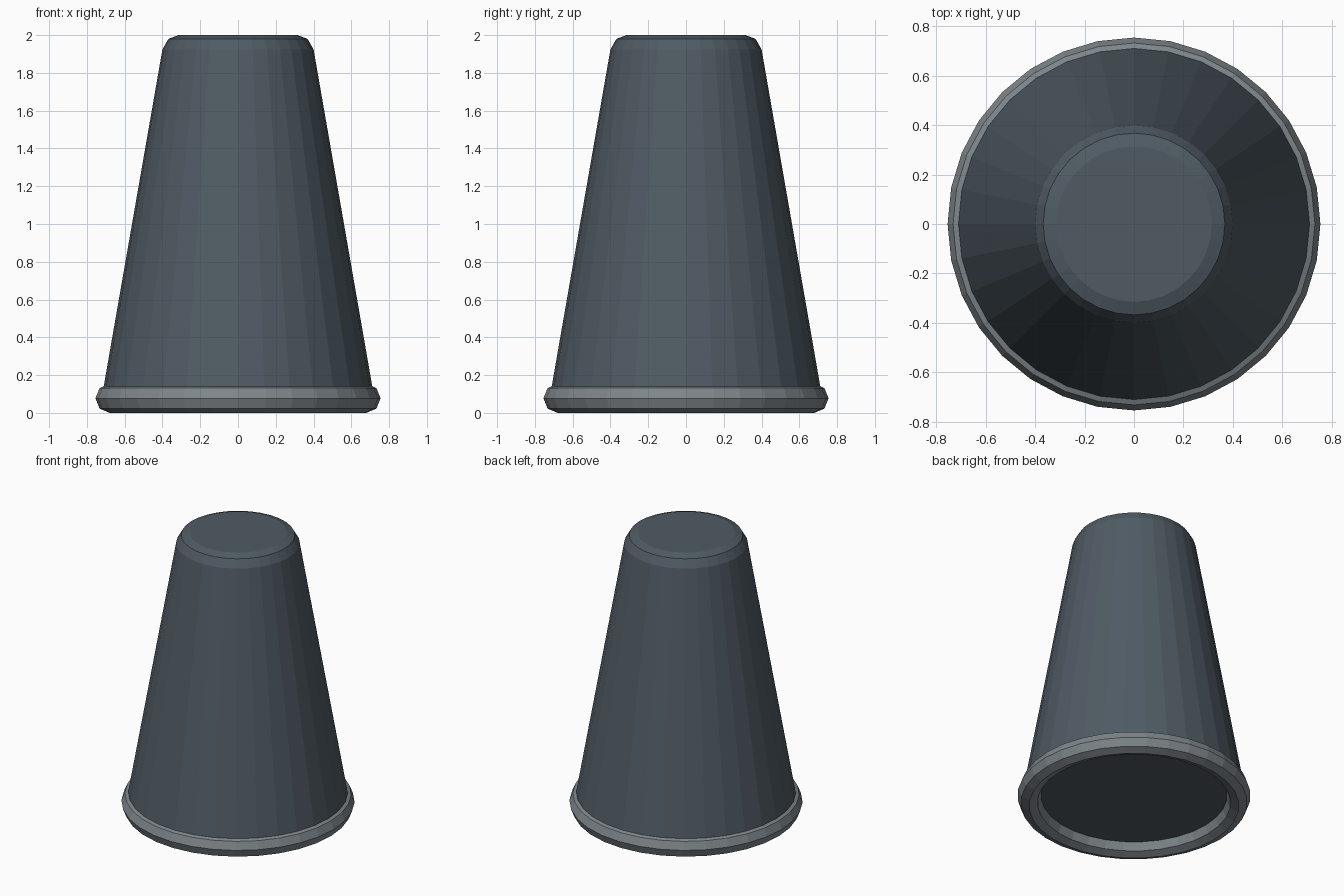
import bpy, bmesh, math

if "Cube" in bpy.data.objects:
    bpy.data.objects.remove(bpy.data.objects["Cube"])

SIDES = 32


def material(name, rgb):
    m = bpy.data.materials.new(name)
    m.diffuse_color = (*rgb, 1.0)
    m.use_nodes = True
    m.node_tree.nodes["Principled BSDF"].inputs["Base Color"].default_value = m.diffuse_color
    return m


def lathe(name, profile, mat, closed=False):
    """Spin an (r, z) profile, listed bottom to top on the outside, round z."""
    bm = bmesh.new()
    rings = [[bm.verts.new((r * math.cos(2 * math.pi * i / SIDES),
                            r * math.sin(2 * math.pi * i / SIDES), z))
              for i in range(SIDES)] for r, z in profile]
    pairs = list(zip(rings, rings[1:]))
    if closed:
        pairs.append((rings[-1], rings[0]))
    for low, high in pairs:
        for i in range(SIDES):
            j = (i + 1) % SIDES
            bm.faces.new((low[i], low[j], high[j], high[i]))
    if not closed:
        bm.faces.new(rings[0][::-1])
        bm.faces.new(rings[-1])
    mesh = bpy.data.meshes.new(name)
    bm.to_mesh(mesh)
    bm.free()
    mesh.materials.append(mat)
    obj = bpy.data.objects.new(name, mesh)
    bpy.context.collection.objects.link(obj)
    return obj


slate = material("dark slate", (0.08, 0.105, 0.127))
grey = material("light grey", (0.21, 0.24, 0.26))

# Tapered body with a bevelled top edge
lathe("tapered_body", [(0.722, 0.077), (0.40, 1.925), (0.368, 1.98), (0.315, 2.0)], slate)

# Eight-sided rim around the base
rim = [(0.679 + 0.076 * math.cos(k * math.pi / 4),
        0.077 + 0.077 * math.sin(k * math.pi / 4)) for k in range(8)]
lathe("base_rim", rim, grey, closed=True)
